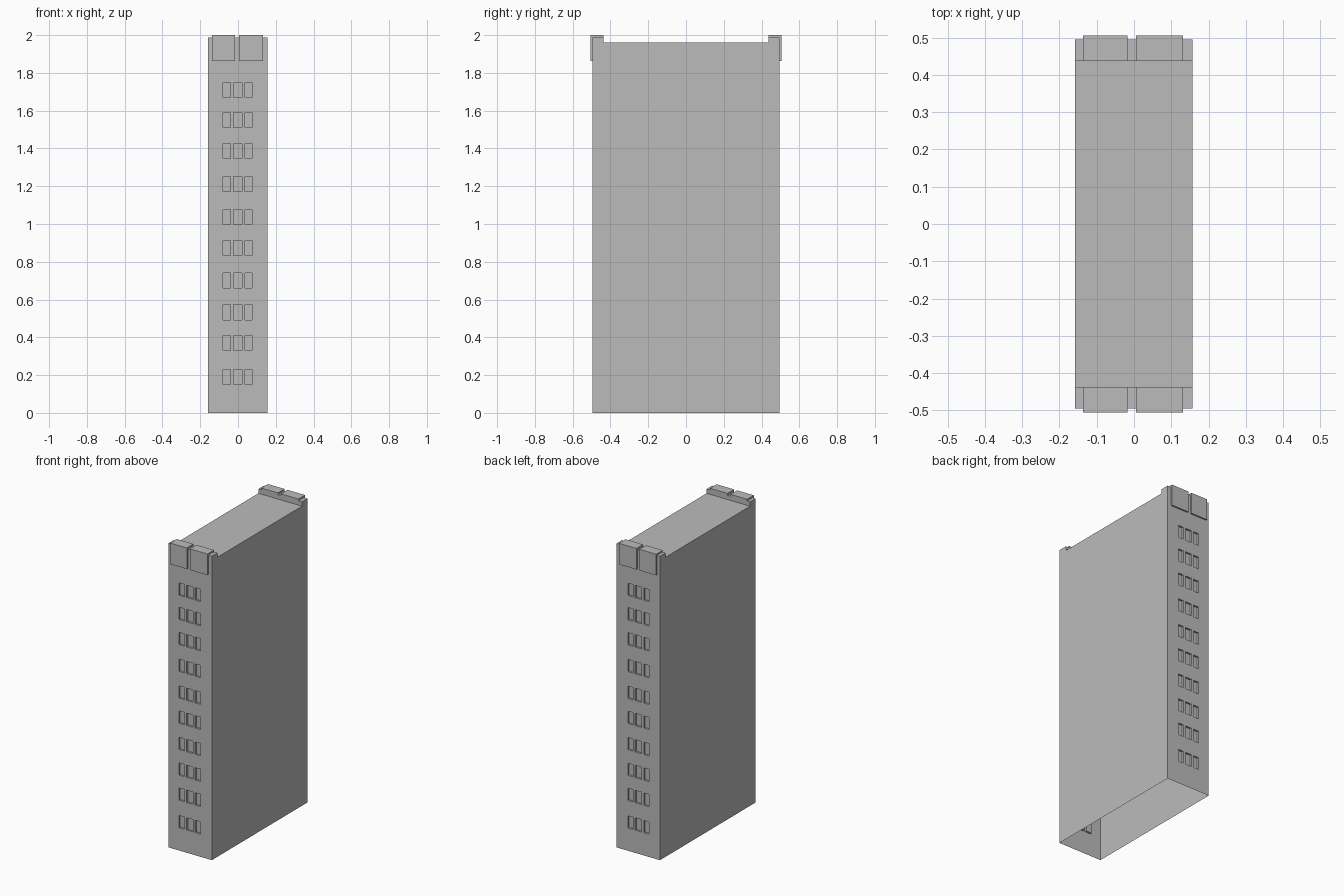
import bpy, bmesh

if "Cube" in bpy.data.objects:
    bpy.data.objects.remove(bpy.data.objects["Cube"], do_unlink=True)

X0, X1, Y = -0.158, 0.157, 0.495          # outer walls
ROOF, RIM, INNER = 1.96, 1.988, 0.437     # roof height, parapet top, parapet inner side
DEPTH = 0.012                             # window recess

grey = bpy.data.materials.new("plain grey")
grey.use_nodes = True
grey.diffuse_color = (0.5, 0.5, 0.5, 1)
grey.node_tree.nodes["Principled BSDF"].inputs["Base Color"].default_value = (0.5, 0.5, 0.5, 1)


def finish(name, bm):
    bmesh.ops.remove_doubles(bm, verts=bm.verts, dist=0.0001)
    mesh = bpy.data.meshes.new(name)
    bm.to_mesh(mesh)
    bm.free()
    mesh.materials.append(grey)
    obj = bpy.data.objects.new(name, mesh)
    bpy.context.collection.objects.link(obj)
    return obj


def quad(bm, *points):
    return bm.faces.new([bm.verts.new(p) for p in points])


def box(name, x, y, z):
    bm = bmesh.new()
    bmesh.ops.create_cube(bm, size=1)
    for v in bm.verts:
        v.co = [a[0] if c < 0 else a[1] for c, a in zip(v.co, (x, y, z))]
    return finish(name, bm)


# End walls: a grid of cells with the window panes pushed inward
panes = [(-0.08, -0.041), (-0.025, 0.021), (0.037, 0.075)]
window_bottoms = [0.149, 0.329, 0.493, 0.661, 0.833, 0.997, 1.172, 1.347, 1.511, 1.67]
rows = [(z, z + 0.08) for z in window_bottoms]
xs = sorted([X0, X1] + [x for p in panes for x in p])
zs = sorted([0, RIM] + [z for r in rows for z in r])


def end_wall(name, side):
    bm = bmesh.new()
    recessed = []
    for xa, xb in zip(xs, xs[1:]):
        for za, zb in zip(zs, zs[1:]):
            pts = [(xa, Y * side, za), (xb, Y * side, za), (xb, Y * side, zb), (xa, Y * side, zb)]
            face = quad(bm, *(pts if side < 0 else pts[::-1]))
            if (xa, xb) in panes and (za, zb) in rows:
                recessed.append(face)
    for f in bmesh.ops.extrude_discrete_faces(bm, faces=recessed)["faces"]:
        for v in f.verts:
            v.co.y -= DEPTH * side
    return finish(name, bm)


# Side walls and stepped roof: one open-bottomed profile
def shell():
    profile = [(-Y, 0), (-Y, RIM), (-INNER, RIM), (-INNER, ROOF),
               (INNER, ROOF), (INNER, RIM), (Y, RIM), (Y, 0)]
    bm = bmesh.new()
    bm.faces.new([bm.verts.new((X1, y, z)) for y, z in profile[::-1]])
    bm.faces.new([bm.verts.new((X0, y, z)) for y, z in profile])
    for (ya, za), (yb, zb) in list(zip(profile, profile[1:]))[1:-1]:
        quad(bm, (X0, ya, za), (X1, ya, za), (X1, yb, zb), (X0, yb, zb))
    return finish("side_walls_and_roof", bm)


shell()
for label, side in (("front", -1), ("back", 1)):
    end_wall(label + "_wall", side)
    # Cornice blocks capping the parapet
    ys = sorted((side * 0.505, side * INNER))
    for hand, span in (("right", (-0.137, -0.017)), ("left", (0.005, 0.132))):
        box(f"{label}_{hand}_cornice_block", span, ys, (1.862, 2.0))
